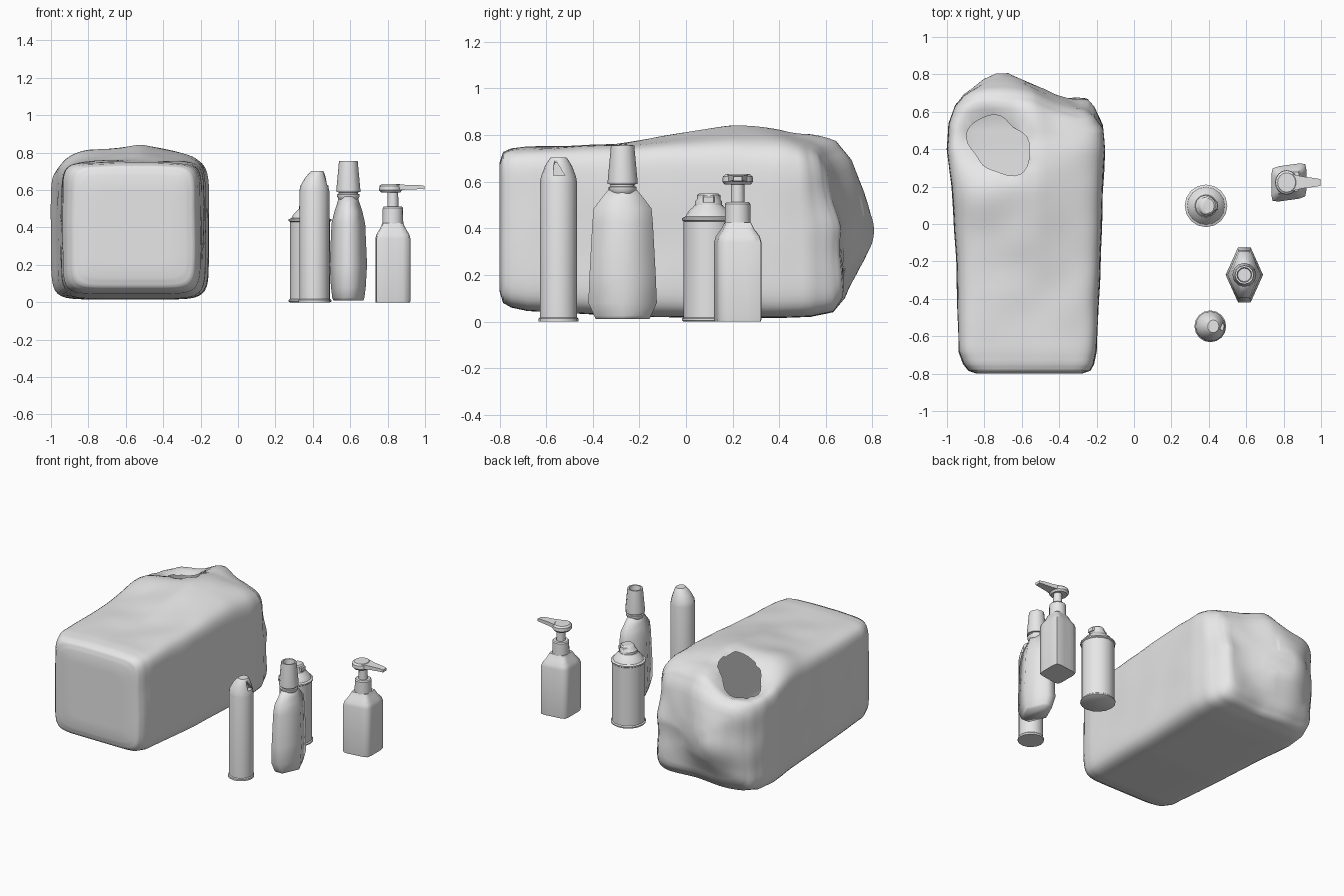
import bpy, bmesh, math
from mathutils import Vector, noise

cube = bpy.data.objects.get("Cube")
if cube:
    bpy.data.objects.remove(cube, do_unlink=True)

grey = bpy.data.materials.new("plain grey")
grey.use_nodes = True
grey.diffuse_color = (0.8, 0.8, 0.8, 1)
for node in grey.node_tree.nodes:
    if node.type == 'BSDF_PRINCIPLED':
        node.inputs["Base Color"].default_value = grey.diffuse_color


def finish(name, bm, angle=35):
    bmesh.ops.recalc_face_normals(bm, faces=bm.faces[:])
    mesh = bpy.data.meshes.new(name)
    bm.to_mesh(mesh)
    bm.free()
    mesh.materials.append(grey)
    ob = bpy.data.objects.new(name, mesh)
    bpy.context.collection.objects.link(ob)
    bpy.ops.object.select_all(action='DESELECT')
    ob.select_set(True)
    bpy.context.view_layer.objects.active = ob
    bpy.ops.object.shade_smooth_by_angle(angle=math.radians(angle))
    return ob


def skin(rings):
    """Bridge equal rings of points and cap both ends."""
    bm = bmesh.new()
    loops = [[bm.verts.new(p) for p in ring] for ring in rings]
    n = len(loops[0])
    for a, b in zip(loops, loops[1:]):
        for i in range(n):
            j = (i + 1) % n
            bm.faces.new((a[i], a[j], b[j], b[i]))
    bm.faces.new(loops[0])
    bm.faces.new(loops[-1])
    return bm


def outline(sides, power=2):
    pts = []
    for i in range(sides):
        a = 2 * math.pi * i / sides
        c, s = math.cos(a), math.sin(a)
        k = (abs(c) ** power + abs(s) ** power) ** (-1 / power)
        pts.append((c * k, s * k))
    return pts


def vessel(name, x, y, profile, shape, angle=35):
    """Loft upwards; profile rows are z, x radius, y radius, x shift."""
    rings = []
    for row in profile:
        z, rx = row[:2]
        ry = row[2] if len(row) > 2 else rx
        dx = row[3] if len(row) > 3 else 0
        rings.append([(x + dx + rx * u, y + ry * v, z) for u, v in shape])
    return finish(name, skin(rings), angle)


# Wrapped bale: stations along y give left, right, bottom and top limits
stations = [(-.80, -.58, -.54, .38, .42), (-.80, -.84, -.28, .13, .68),
            (-.785, -.885, -.235, .08, .725), (-.75, -.912, -.215, .06, .74),
            (-.68, -.937, -.20, .045, .748), (-.2, -.95, -.18, .02, .755),
            (.2, -.975, -.165, .015, .765), (.4, -1.0, -.155, .015, .76),
            (.53, -.99, -.165, .02, .745), (.62, -.955, -.21, .04, .72),
            (.66, -.91, -.25, .1, .66), (.675, -.8, -.35, .2, .55),
            (.68, -.6, -.55, .36, .40)]
HOLE = Vector((-.72, .42))


def square_loop(n, power):
    pts = []
    for k in range(4):
        for i in range(n):
            u, v = 1, -1 + 2 * i / n
            for _ in range(k):
                u, v = -v, u
            s = (abs(u) ** power + abs(v) ** power) ** (-1 / power)
            pts.append((u * s, v * s))
    return pts


def hole_radius(offset):
    """Ragged oval, longest from back left to front right."""
    a = math.atan2(offset.y, offset.x)
    return .157 + .028 * math.cos(2 * a - math.radians(280)) + .008 * math.sin(5 * a)


def drape(p):
    """Ridge along the top, a dent around the tear and a bulging back."""
    x, y, z = p

    def mound(cx, cy, radius):
        return math.exp(-((x - cx) ** 2 + (y - cy) ** 2) / radius ** 2)

    high = max(0, z / .75) ** 4
    tent = max(0, 1 - abs(x + .52) / .42)
    rise = .075 * math.exp(-((y - .25) / .4) ** 2) * tent
    rise += .03 * mound(-.85, .16, .14) + .045 * mound(-.6, .62, .12)
    rise -= .12 * mound(-.78, .48, .16)
    back = min(1, max(0, (y - .45) / .2))
    reach = .26 if z > .42 else .22
    bulge = .125 * math.exp(-((x + .69) / .2) ** 2 - ((z - .42) / reach) ** 2)
    lean = .09 * max(0, (z - .4) / .35) * min(1, max(0, (x + .55) / .25))
    crease = .008 * noise.noise(Vector(p) * 5) * (1 + back * 2)
    side = 1 if x > -.58 else -1
    return (x + crease * .5 * side, y + back * (bulge + crease - lean),
            z + high * (rise + crease))


loop = square_loop(24, 8)
rings = []
for a, b in zip(stations, stations[1:]):
    steps = max(3, round((b[0] - a[0]) / .035))
    for i in range(steps):
        t = i / steps
        y, l, r, lo, hi = [p + (q - p) * t for p, q in zip(a, b)]
        rings.append([drape(((l + r) / 2 + u * (r - l) / 2, y,
                             (lo + hi) / 2 + v * (hi - lo) / 2)) for u, v in loop])
bm = skin(rings)

# Torn opening in the wrap
torn = []
for f in bm.faces:
    mid = f.calc_center_median()
    offset = mid.xy - HOLE
    if mid.z > .55 and offset.length < hole_radius(offset):
        torn.append(f)
bmesh.ops.delete(bm, geom=torn, context='FACES')
for v in bm.verts:
    if v.is_boundary:
        offset = v.co.xy - HOLE
        v.co.x, v.co.y = HOLE + offset.normalized() * hole_radius(offset)
finish("wrapped_bale", bm, 60)

ROUND = outline(16)

# Tall aerosol with a sloped cap and a tapered spray notch
AX, AY = .408, -.547
vessel("aerosol_body", AX, AY,
       [(0, .085), (.012, .085), (.018, .08), (.595, .08), (.605, .078)], ROUND)
cap = vessel("aerosol_cap", AX, AY,
             [(.605, .078), (.622, .075), (.665, .056, .059, .006),
              (.695, .038, .041, .014), (.703, .03, .034, .016)], ROUND)
bm = bmesh.new()
bmesh.ops.create_cube(bm, size=1)
for v in bm.verts:
    x, y, z = v.co
    v.co = Vector((AX + .08 + x * .07, AY - .005 + y * (.03 - .04 * z) - z * .015,
                   .655 + z * .055))
cutter = finish("notch_cutter", bm)
cutter.hide_render = True
bpy.context.view_layer.objects.active = cap
mod = cap.modifiers.new("notch", 'BOOLEAN')
mod.operation = 'DIFFERENCE'
mod.object = cutter
bpy.ops.object.modifier_apply(modifier=mod.name)
bpy.data.objects.remove(cutter, do_unlink=True)

# Flat six-sided bottle with a conical cap
BX, BY = .59, -.272
HEX = [(1, 0), (.36, 1), (-.36, 1), (-1, 0), (-.36, -1), (.36, -1)]
vessel("flat_bottle_body", BX, BY,
       [(.01, .08, .115), (.025, .086, .122), (.08, .093, .147), (.2, .1, .142),
        (.42, .09, .13), (.485, .075, .124), (.53, .06, .09), (.565, .05, .062)],
       HEX, 75)
vessel("flat_bottle_neck", BX, BY,
       [(.55, .05), (.565, .06), (.577, .06), (.58, .052), (.588, .052),
        (.59, .06), (.597, .06), (.6, .05)], ROUND)
vessel("flat_bottle_cap", BX, BY,
       [(.59, .064), (.605, .064), (.755, .05), (.755, .04), (.715, .036)],
       outline(12))

# Spray can with rolled rims, domed shoulder and push button
CX, CY = .385, .097
vessel("can_body", CX, CY,
       [(0, .108), (.004, .114), (.012, .114), (.018, .107), (.43, .107),
        (.435, .114), (.444, .114), (.45, .1), (.475, .085), (.49, .068), (.5, .06)],
       ROUND)
vessel("can_button", CX, CY,
       [(.485, .058), (.515, .058), (.525, .05, .05, .004),
        (.542, .045, .05, .008), (.55, .034, .04, .01)], outline(12))
vessel("can_nozzle", CX + .05, CY,
       [(.51, .015, .025), (.535, .015, .025), (.542, .008, .02)], outline(8, 5))

# Pump bottle with a boxy, slightly skewed body
PX, PY = .828, .222
SKEWED = [(u, v * .88 + u * .12) for u, v in outline(24, 9)]
vessel("pump_bottle_body", PX, PY,
       [(0, .092, .105), (.01, .094, .107), (.34, .094, .107), (.365, .087, .1),
        (.395, .068, .076), (.425, .055, .06)], SKEWED, 60)
vessel("pump_collar", PX, PY,
       [(.41, .056), (.505, .054), (.512, .048)], ROUND)
vessel("pump_stem", PX, PY, [(.505, .03), (.6, .028)], outline(12))
vessel("pump_head", PX - .012, PY,
       [(.588, .052, .056), (.6, .062, .066), (.622, .06, .064), (.632, .048, .052)],
       ROUND)
# Spout: cross-sections running outward along x
spout = [(.82, .05, .597, .631), (.9, .032, .602, .628),
         (.975, .022, .605, .626), (.997, .018, .604, .622)]
finish("pump_spout", skin([[(x, PY - w, lo), (x, PY + w, lo), (x, PY + w, hi),
                            (x, PY - w, hi)] for x, w, lo, hi in spout]))
